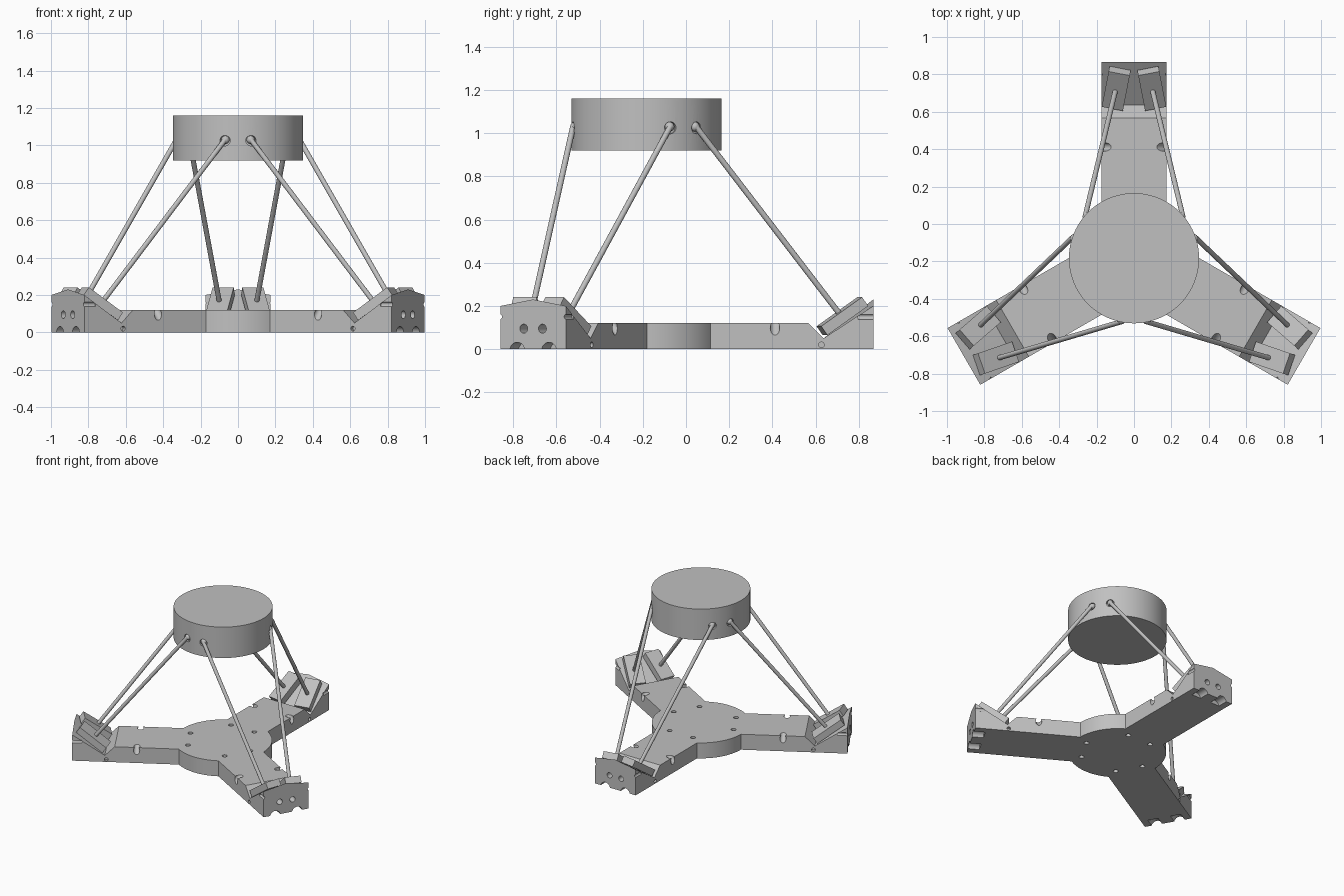
import bpy, bmesh
from math import radians, sin, cos, asin, sqrt, pi
from mathutils import Vector, Matrix

old = bpy.data.objects.get("Cube")
if old:
    bpy.data.objects.remove(old)

CENTRE = Vector((0, -0.183, 0))
HUB_R, HALF_W, ARM_END, BASE_H = 0.345, 0.175, 1.05, 0.12
ARM_START = sqrt(HUB_R ** 2 - HALF_W ** 2)
SLOPE = radians(35)
ARMS = {"back": 90, "right": 210, "left": 330}

grey = bpy.data.materials.new("light_grey")
grey.use_nodes = True
grey.diffuse_color = (0.53, 0.53, 0.53, 1)
grey.node_tree.nodes["Principled BSDF"].inputs["Base Color"].default_value = grey.diffuse_color


def finish(bm, name, smooth=False):
    bmesh.ops.recalc_face_normals(bm, faces=bm.faces)
    mesh = bpy.data.meshes.new(name)
    bm.to_mesh(mesh)
    bm.free()
    mesh.materials.append(grey)
    obj = bpy.data.objects.new(name, mesh)
    bpy.context.collection.objects.link(obj)
    if smooth:
        smooth_edges(obj)
    return obj


def smooth_edges(obj):
    bpy.ops.object.select_all(action='DESELECT')
    obj.select_set(True)
    bpy.context.view_layer.objects.active = obj
    bpy.ops.object.shade_smooth_by_angle(angle=radians(30))


def add_rod(bm, a, b, r, sides=20):
    a, b = Vector(a), Vector(b)
    turn = (b - a).to_track_quat('Z', 'Y').to_matrix().to_4x4()
    bmesh.ops.create_cone(bm, cap_ends=True, segments=sides, radius1=r, radius2=r,
                          depth=(b - a).length,
                          matrix=Matrix.Translation((a + b) / 2) @ turn)


def cut(obj, bm):
    # carve the holes and discard the cutter
    tool = finish(bm, "cutter")
    tool.hide_render = True
    mod = obj.modifiers.new("holes", 'BOOLEAN')
    mod.operation, mod.solver, mod.object = 'DIFFERENCE', 'EXACT', tool
    graph = bpy.context.evaluated_depsgraph_get()
    mesh = bpy.data.meshes.new_from_object(obj.evaluated_get(graph))
    obj.modifiers.clear()
    obj.data = mesh
    bpy.data.objects.remove(tool)
    smooth_edges(obj)


def polar(r, t, z, angle):
    return CENTRE + Matrix.Rotation(radians(angle), 3, 'Z') @ Vector((r, t, z))


# hub: three arcs, with flats where the arms join
bm = bmesh.new()
ring = []
spread = pi / 3 - asin(HALF_W / HUB_R)
for mid in (30, 150, 270):
    for i in range(17):
        a = radians(mid) + spread * (i / 8 - 1)
        ring.append(bm.verts.new(CENTRE + Vector((HUB_R * cos(a), HUB_R * sin(a), 0))))
base = bm.faces.new(ring)
up = bmesh.ops.extrude_face_region(bm, geom=[base])
bmesh.ops.translate(bm, vec=(0, 0, BASE_H),
                    verts=[v for v in up["geom"] if isinstance(v, bmesh.types.BMVert)])
hub = finish(bm, "base_hub")
bm = bmesh.new()
for angle in ARMS.values():
    for side in (-1, 1):
        add_rod(bm, polar(0.24, side * 0.1, -0.1, angle), polar(0.24, side * 0.1, 0.3, angle), 0.018)
cut(hub, bm)

# arm: a notched side profile, crowned along its middle line
bm = bmesh.new()
rows = []
for t, crown in ((-HALF_W, 0), (0, 0.03), (HALF_W, 0)):
    profile = [(ARM_START, 0), (ARM_END, 0), (ARM_END, 0.2 + crown),
               (0.82, 0.05), (0.75, BASE_H), (ARM_START, BASE_H)]
    rows.append([bm.verts.new((r, t, z)) for r, z in profile])
for row in (rows[0], rows[2]):
    bm.faces.new(row)
for one, two in zip(rows, rows[1:]):
    for i in range(6):
        j = (i + 1) % 6
        bm.faces.new((one[i], one[j], two[j], two[i]))
arm = finish(bm, "back_arm")

# arm holes: end face, scoops under the end, edge slots and slanted screw holes
bm = bmesh.new()
for side in (-1, 1):
    add_rod(bm, (0.97, side * 0.05, 0.095), (1.1, side * 0.05, 0.095), 0.021)
    add_rod(bm, (0.97, side * 0.085, -0.008), (1.1, side * 0.085, -0.008), 0.04)
    add_rod(bm, (0.98, side * 0.178, 0.15), (1.1, side * 0.178, 0.15), 0.012)
    add_rod(bm, (0.595, side * 0.115, 0.16), (0.595, side * 0.21, 0.06), 0.022)
    add_rod(bm, (0.81, side * 0.15, 0.02), (0.81, side * 0.21, 0.02), 0.013)
cut(arm, bm)

for name, angle in ARMS.items():
    place = Matrix.Translation(CENTRE) @ Matrix.Rotation(radians(angle), 4, 'Z')
    obj = arm
    if name != "back":
        obj = bpy.data.objects.new(name + "_arm", arm.data)
        bpy.context.collection.objects.link(obj)
    obj.matrix_world = place

    for side, label in ((-1, "first"), (1, "second")):
        # tilted motor housing resting in the notch
        bm = bmesh.new()
        tilt = (Matrix.Translation((0.907, side * 0.095, 0.153))
                @ Matrix.Rotation(radians(-11 * side), 4, 'Z')
                @ Matrix.Rotation(-SLOPE, 4, 'Y'))
        bmesh.ops.create_cube(bm, size=1, matrix=tilt @ Matrix.Diagonal((0.235, 0.115, 0.05, 1)))
        motor = finish(bm, f"{name}_{label}_motor")
        motor.matrix_world = place

        # strut from the motor up to the platform rim
        foot = polar(0.893, side * 0.1, 0.165, angle)
        a = angle + side * 48.5
        head = polar(0.347, 0, 1.03, a)
        bm = bmesh.new()
        add_rod(bm, foot, head, 0.0135, 16)
        finish(bm, f"{name}_{label}_strut", True)

        # ball joint on the rim
        bm = bmesh.new()
        bmesh.ops.create_uvsphere(bm, u_segments=16, v_segments=10, radius=0.022,
                                  matrix=Matrix.Translation(polar(0.338, 0, 1.03, a)))
        finish(bm, f"{name}_{label}_ball_joint", True)

# round platform with small joint sockets
bm = bmesh.new()
add_rod(bm, CENTRE + Vector((0, 0, 0.92)), CENTRE + Vector((0, 0, 1.16)), 0.348, 96)
platform = finish(bm, "top_platform")
bm = bmesh.new()
for angle in ARMS.values():
    for side in (-1, 1):
        a = angle + side * 48.5
        add_rod(bm, polar(0.33, 0, 1.025, a), polar(0.4, 0, 1.025, a), 0.028)
cut(platform, bm)
